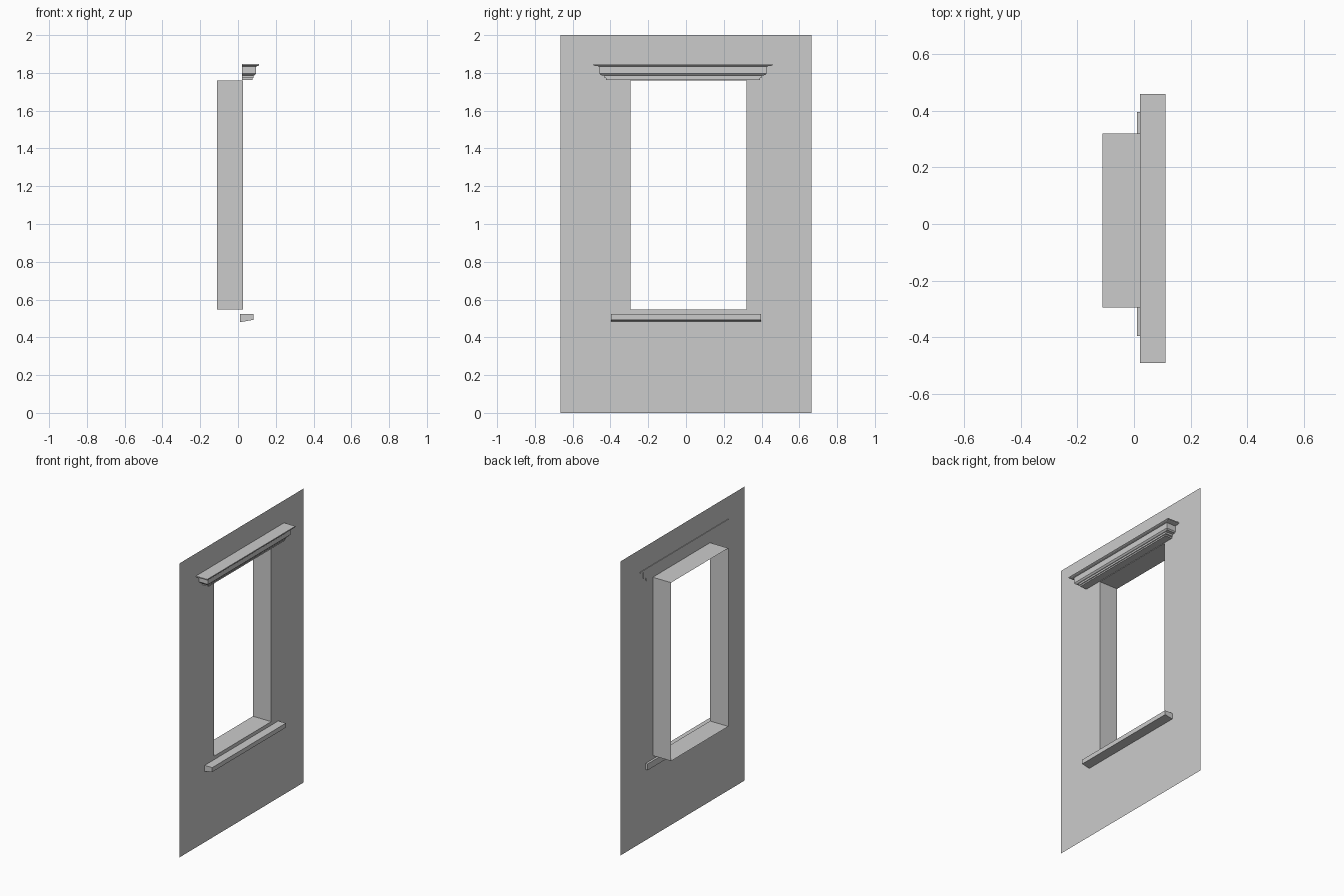
import bpy
import bmesh

if "Cube" in bpy.data.objects:
    bpy.data.objects.remove(bpy.data.objects["Cube"])

WALL_X = 0.026      # wall plane
BACK_X = -0.112     # rear edge of the window reveal
WALL = (-0.665, 0.665, 0.0, 2.0)
OPENING = (-0.295, 0.32, 0.547, 1.76)


def finish(name, bm):
    bmesh.ops.remove_doubles(bm, verts=bm.verts, dist=1e-5)
    mesh = bpy.data.meshes.new(name)
    bm.to_mesh(mesh)
    bm.free()
    obj = bpy.data.objects.new(name, mesh)
    bpy.context.collection.objects.link(obj)
    return obj


def ring(bm, x, rect):
    y0, y1, z0, z1 = rect
    return [bm.verts.new((x, y, z)) for y, z in ((y0, z0), (y1, z0), (y1, z1), (y0, z1))]


def bridge(bm, a, b):
    n = len(a)
    for i in range(n):
        bm.faces.new((a[i], a[(i + 1) % n], b[(i + 1) % n], b[i]))


# Thin wall with a window opening
bm = bmesh.new()
bridge(bm, ring(bm, WALL_X, WALL), ring(bm, WALL_X, OPENING))
finish("wall", bm)

# Reveal lining running back from the opening
bm = bmesh.new()
bridge(bm, ring(bm, WALL_X, OPENING), ring(bm, BACK_X, OPENING))
finish("window_reveal", bm)


# Moulding stacked from horizontal rings: (front x, half width, z)
def moulding(name, back_x, centre_y, levels):
    bm = bmesh.new()
    rings = []
    for front, half, z in levels:
        y0, y1 = centre_y - half, centre_y + half
        rings.append([bm.verts.new((x, y, z)) for x, y in
                      ((back_x, y0), (front, y0), (front, y1), (back_x, y1))])
    for a, b in zip(rings, rings[1:]):
        bridge(bm, a, b)
    bm.faces.new(rings[0][::-1])
    bm.faces.new(rings[-1])
    return finish(name, bm)


# Stepped cornice above the window
moulding("cornice", 0.022, -0.016, [
    (0.076, 0.407, 1.763),
    (0.076, 0.407, 1.772),
    (0.081, 0.416, 1.774),
    (0.081, 0.416, 1.786),
    (0.088, 0.435, 1.788),
    (0.095, 0.442, 1.796),
    (0.095, 0.442, 1.834),
    (0.108, 0.466, 1.837),
    (0.111, 0.474, 1.840),
    (0.111, 0.474, 1.847),
])

# Sill below the window, with a sloping underside
bm = bmesh.new()
profile = [(0.011, 0.480), (0.083, 0.493), (0.083, 0.523), (0.011, 0.523)]
ends = [[bm.verts.new((x, y, z)) for x, z in profile] for y in (-0.396, 0.396)]
bridge(bm, ends[1], ends[0])
bm.faces.new(ends[0])
bm.faces.new(ends[1][::-1])
finish("window_sill", bm)

# Consistent outward normals on the solid parts
for name in ("cornice", "window_sill"):
    mesh = bpy.data.objects[name].data
    bm = bmesh.new()
    bm.from_mesh(mesh)
    bmesh.ops.recalc_face_normals(bm, faces=bm.faces)
    bm.to_mesh(mesh)
    bm.free()
